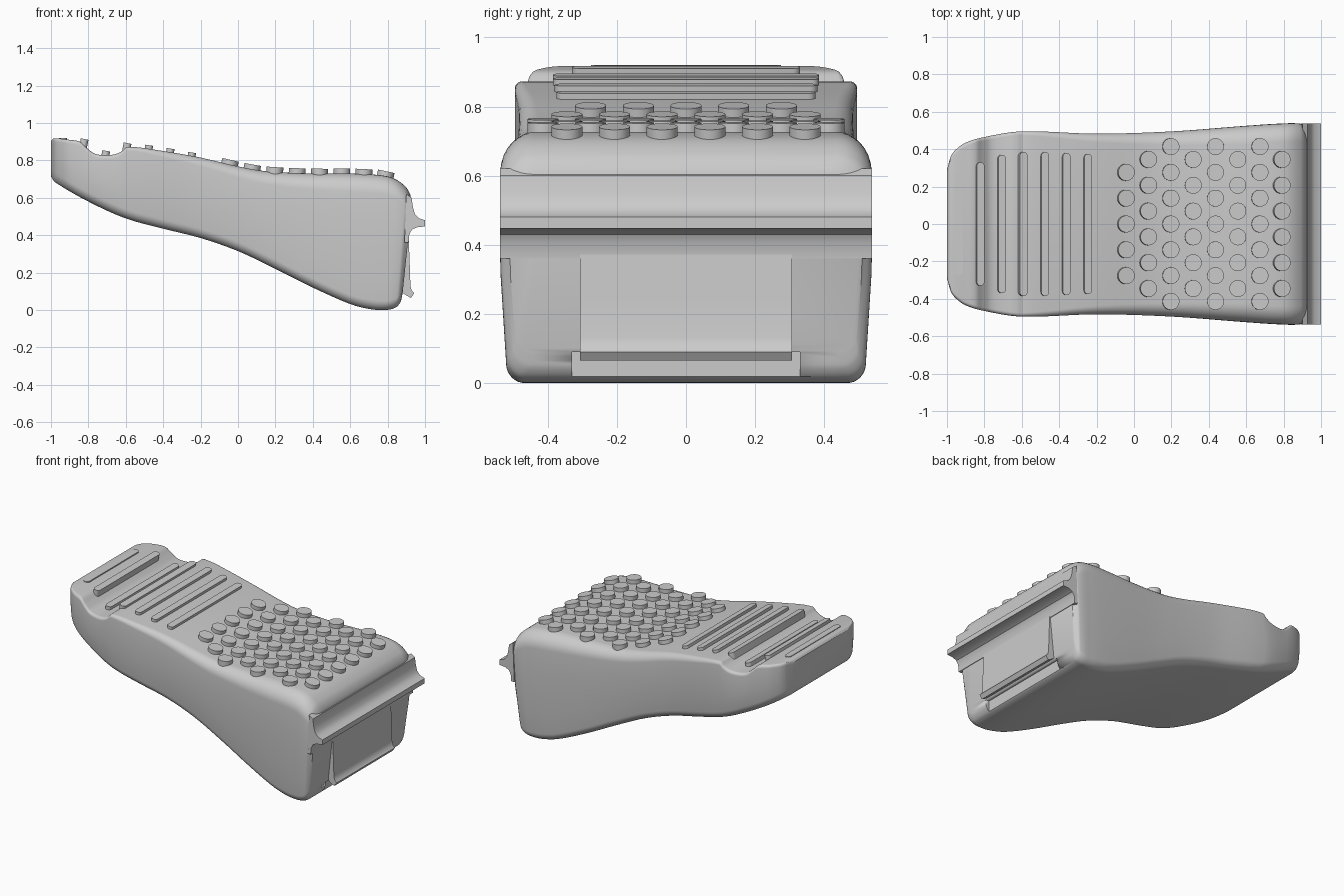
import bpy, bmesh, math
from mathutils import Vector, Matrix

cube = bpy.data.objects.get("Cube")
if cube:
    bpy.data.objects.remove(cube)

# Control points along the length: top height, underside height, half width
TOP = [(-1, .905), (-.985, .917), (-.9, .91), (-.845, .9), (-.81, .868), (-.77, .838),
       (-.72, .828), (-.66, .832), (-.62, .85), (-.59, .873), (-.4, .85), (-.2, .815),
       (0, .768), (.15, .742), (.4, .73), (.6, .73), (.75, .722), (.83, .705),
       (.89, .665), (.92, .62), (.93, .57)]
BOTTOM = [(-1, .715), (-.98, .685), (-.8, .58), (-.6, .49), (-.4, .435), (-.2, .385),
          (0, .315), (.2, .22), (.4, .12), (.6, .032), (.7, .006), (.78, 0),
          (.84, .012), (.87, .045), (.88, .09)]
WIDTH = [(-1, .29), (-.98, .36), (-.95, .4), (-.9, .435), (-.8, .465), (-.6, .495),
         (-.2, .483), (.2, .495), (.6, .525), (.8, .537), (.9, .535), (.93, .51)]


def curve(pts, x):
    """Smooth interpolation through the control points."""
    x = min(max(x, pts[0][0]), pts[-1][0])
    i = next(k for k in range(len(pts) - 1) if x <= pts[k + 1][0])

    def slope(k):
        a, b = pts[max(k - 1, 0)], pts[min(k + 1, len(pts) - 1)]
        return (b[1] - a[1]) / (b[0] - a[0])
    (x0, z0), (x1, z1) = pts[i], pts[i + 1]
    h = x1 - x0
    t = (x - x0) / h
    return ((1 + 2 * t) * (1 - t) ** 2 * z0 + t * (1 - t) ** 2 * h * slope(i)
            + t * t * (3 - 2 * t) * z1 + t * t * (t - 1) * h * slope(i + 1))


def finish(bm, name, angle=35):
    bmesh.ops.recalc_face_normals(bm, faces=bm.faces)
    mesh = bpy.data.meshes.new(name)
    bm.to_mesh(mesh)
    bm.free()
    ob = bpy.data.objects.new(name, mesh)
    bpy.context.collection.objects.link(ob)
    bpy.ops.object.select_all(action='DESELECT')
    ob.select_set(True)
    bpy.context.view_layer.objects.active = ob
    bpy.ops.object.shade_smooth_by_angle(angle=math.radians(angle))
    return ob


def prism(name, outline, direction, matrix=Matrix(), angle=35):
    """Extrude a closed outline along a direction."""
    bm = bmesh.new()
    face = bm.faces.new([bm.verts.new(p) for p in outline])
    new = bmesh.ops.extrude_face_region(bm, geom=[face])["geom"]
    bmesh.ops.translate(bm, vec=direction,
                        verts=[v for v in new if isinstance(v, bmesh.types.BMVert)])
    bm.transform(matrix)
    return finish(bm, name, angle)


def section(x):
    """Rounded cross-section; it leans slightly near the heel."""
    s = min(max((x - .5) / .43, 0), 1)
    low_x = x - .05 * s * s * (3 - 2 * s)
    top = Vector((x, 0, curve(TOP, x)))
    low = Vector((low_x, 0, curve(BOTTOM, low_x)))
    w, height = curve(WIDTH, x), (top - low).length
    r_top = .02 + .08 * min(max((x + .6) / 1.2, 0), 1)
    r_low = .05
    half = []
    for k in range(9):
        a = math.pi / 2 * k / 8
        half.append((w - r_low + r_low * math.sin(a), r_low * (1 - math.cos(a))))
    for k in range(1, 4):
        half.append((w, r_low + (height - r_low - r_top) * k / 4))
    for k in range(9):
        a = math.pi / 2 * k / 8
        half.append((w - r_top + r_top * math.cos(a), height - r_top + r_top * math.sin(a)))
    ring = half + [(-y, h) for y, h in reversed(half)]
    return [low.lerp(top, h / height) + Vector((0, y * (.96 + .04 * min(1, 2 * h / height)), 0))
            for y, h in ring]


# Body lofted through the cross-sections
stations = sorted({round(p[0], 3) for p in TOP + WIDTH})
xs = [a + (b - a) * k / 4 for a, b in zip(stations, stations[1:]) for k in range(4)] + [stations[-1]]
bm = bmesh.new()
rings = [[bm.verts.new(p) for p in section(x)] for x in xs]
for a, b in zip(rings, rings[1:]):
    for i in range(len(a)):
        j = (i + 1) % len(a)
        bm.faces.new((a[i], a[j], b[j], b[i]))
bm.faces.new(rings[0])
bm.faces.new(rings[-1])
body = finish(bm, "body")

# Shallow notch under the heel clip
bm = bmesh.new()
bmesh.ops.create_cube(bm, size=1, matrix=Matrix.Translation((.95, 0, 0))
                      @ Matrix.Diagonal((.2, .66, .18, 1)))
cutter = finish(bm, "notch_cutter")
cutter.hide_render = True
cutter.hide_set(True)
cut = body.modifiers.new("notch", 'BOOLEAN')
cut.operation = 'DIFFERENCE'
cut.object = cutter


def heel_strip(name, profile, half):
    prism(name, [(x, -half, z) for x, z in profile], (0, 2 * half, 0))


# Flared ledge across the heel
heel_strip("heel_ledge", [(.9, .62), (.928, .6), (.935, .55), (.945, .515), (.965, .492),
                          (1, .48), (1, .447), (.955, .442), (.93, .43), (.916, .405),
                          (.912, .36), (.89, .36)], .538)
# Wedge-shaped clip with a small hook at its foot
heel_strip("heel_clip", [(.89, .4), (.912, .4), (.918, .25), (.922, .13), (.928, .105),
                         (.942, .09), (.925, .065), (.905, .075), (.88, .092)], .307)


def surface_frame(x, y, z, slope):
    return Matrix.Translation((x, y, z)) @ Matrix.Rotation(-math.atan(slope), 4, 'Y')


# Grip bars: position, half length, top height, slope
BARS = [(-.935, .275, .92, -.03), (-.82, .33, .914, -.2), (-.705, .37, .851, -.15),
        (-.59, .385, .892, -.2), (-.475, .385, .881, -.15), (-.36, .38, .863, -.16),
        (-.245, .375, .842, -.18)]
for n, (x, half, z, slope) in enumerate(BARS):
    r = .021
    outline = []
    for end in (1, -1):
        for k in range(9):
            a = math.pi * k / 8
            outline.append((end * r * math.cos(a), end * (half - r + r * math.sin(a)), 0))
    prism(f"grip_bar_{n + 1}", outline, (0, 0, -.045), surface_frame(x, 0, z, slope))

# Staggered field of round studs
for col, count in enumerate((5, 6, 7, 6, 7, 6, 7, 6)):
    x = -.04 + .119 * col
    slope = (curve(TOP, x + .03) - curve(TOP, x - .03)) / .06
    disc = [(.045 * math.cos(math.tau * k / 32), .045 * math.sin(math.tau * k / 32), 0)
            for k in range(32)]
    for row in range(count):
        y = (row - (count - 1) / 2) * .138
        prism(f"stud_{col + 1}_{row + 1}", disc, (0, 0, -.06),
              surface_frame(x, y, curve(TOP, x) + .026, slope))
